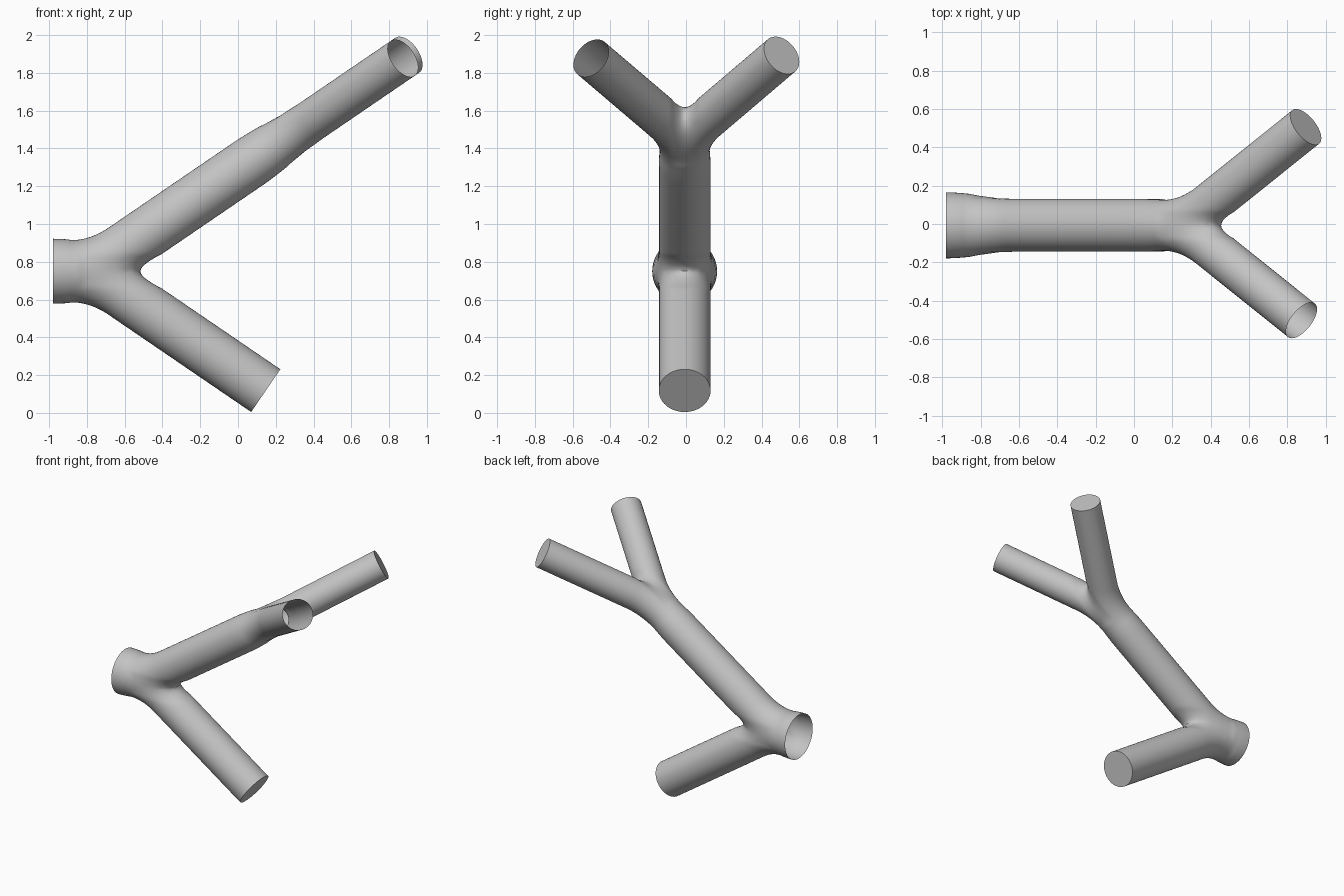
import bpy, bmesh, math
from mathutils import Vector, Matrix

cube = bpy.data.objects.get("Cube")
if cube:
    bpy.data.objects.remove(cube)

SIDES = 48
STEP = 0.02


def smoothstep(t):
    t = max(0.0, min(1.0, t))
    return t * t * (3 - 2 * t)


def branch_path(sign, angle, pre, bend_in, bend_out, length):
    """Centre line in the local XZ plane: straight inlet, bend, straight branch."""
    out = Vector((math.cos(angle), 0, sign * math.sin(angle)))
    start, end = Vector((-bend_in, 0, 0)), out * bend_out
    pts = []
    n_in = max(2, round((pre - bend_in) / STEP))
    for i in range(n_in):
        pts.append((Vector((-pre + (pre - bend_in) * i / n_in, 0, 0)), Vector((1, 0, 0))))
    n = round((bend_in + bend_out) / STEP)
    for i in range(n + 1):
        t = i / n
        pts.append((start * (1 - t) ** 2 + end * t * t,
                    (start * (t - 1) + end * t).normalized()))
    s = bend_out + STEP
    while s < bend_out + 0.3:
        pts.append((out * s, out))
        s += STEP
    pts.append((out * length, out))
    return pts


def half_fork(bm, sign, path, r0, r1, taper_end, cap):
    """Sweep one branch and keep the part on its own side of the split plane."""
    half = bmesh.new()
    rings, travelled, last = [], 0.0, path[0][0]
    for p, tangent in path:
        travelled += (p - last).length
        last = p
        r = r0 + (r1 - r0) * smoothstep(travelled / taper_end)
        side = Vector((0, 1, 0))
        up = tangent.cross(side)
        ring = []
        for k in range(SIDES):
            a = math.tau * k / SIDES
            ring.append(half.verts.new(p + side * r * math.cos(a) + up * r * math.sin(a)))
        rings.append(ring)
    for a, b in zip(rings, rings[1:]):
        for k in range(SIDES):
            j = (k + 1) % SIDES
            half.faces.new((a[k], a[j], b[j], b[k]))
    if cap:
        half.faces.new(rings[-1])
    bmesh.ops.bisect_plane(half, geom=half.verts[:] + half.edges[:] + half.faces[:],
                           dist=1e-5, plane_co=(0, 0, 0), plane_no=(0, 0, sign),
                           clear_inner=True)
    mesh = bpy.data.meshes.new("half")
    half.to_mesh(mesh)
    half.free()
    bm.from_mesh(mesh)
    bpy.data.meshes.remove(mesh)


def fork(target, matrix, angle, pre, bend_in, bend_out, r0, r1, lengths, caps, passes):
    """Two half branches welded on the split plane, with the crotch softened."""
    bm = bmesh.new()
    for sign, length, cap in zip((1, -1), lengths, caps):
        path = branch_path(sign, angle, pre, bend_in, bend_out, length)
        half_fork(bm, sign, path, r0, r1, pre + bend_out, cap)
    bmesh.ops.remove_doubles(bm, verts=bm.verts[:], dist=0.003)
    soft = [v for v in bm.verts if abs(v.co.z) < r1 * 0.6 and -bend_in * 0.5 < v.co.x < 0.4]
    for _ in range(passes):
        bmesh.ops.smooth_vert(bm, verts=soft, factor=0.5,
                              use_axis_x=True, use_axis_y=True, use_axis_z=True)
    bm.transform(matrix)
    mesh = bpy.data.meshes.new("fork")
    bm.to_mesh(mesh)
    bm.free()
    target.from_mesh(mesh)
    bpy.data.meshes.remove(mesh)


body = bmesh.new()
pitch = math.radians(34.3)
root = Vector((-0.78, -0.007, 0.75))
stem = 1.253
stem_pre = 0.25

# lower fork: open inlet, long stem upward, capped arm downward
fork(body, Matrix.Translation(root), pitch, 0.2, 0.12, 0.2, 0.172, 0.137,
     (stem - stem_pre, 1.122), (False, True), 25)

# upper fork: split sideways, one capped arm and one open arm
axis = Vector((math.cos(pitch), 0, math.sin(pitch)))
split = Vector((0, 1, 0))
frame = Matrix((axis, split.cross(axis), split)).transposed().to_4x4()
fork(body, Matrix.Translation(root + axis * stem) @ frame, math.radians(33.5),
     stem_pre, 0.15, 0.2, 0.137, 0.112, (0.93, 0.898), (True, False), 28)

# weld both forks into one shell
bmesh.ops.remove_doubles(body, verts=body.verts[:], dist=0.002)
bmesh.ops.recalc_face_normals(body, faces=body.faces[:])
mesh = bpy.data.meshes.new("branching_tube")
body.to_mesh(mesh)
body.free()
tube = bpy.data.objects.new("branching_tube", mesh)
bpy.context.collection.objects.link(tube)

# plain grey surface
grey = bpy.data.materials.new("plain_grey")
grey.use_nodes = True
colour = (0.55, 0.55, 0.55, 1)
grey.diffuse_color = colour
grey.node_tree.nodes["Principled BSDF"].inputs["Base Color"].default_value = colour
mesh.materials.append(grey)

bpy.ops.object.select_all(action='DESELECT')
tube.select_set(True)
bpy.context.view_layer.objects.active = tube
bpy.ops.object.shade_smooth_by_angle(angle=math.radians(40))
